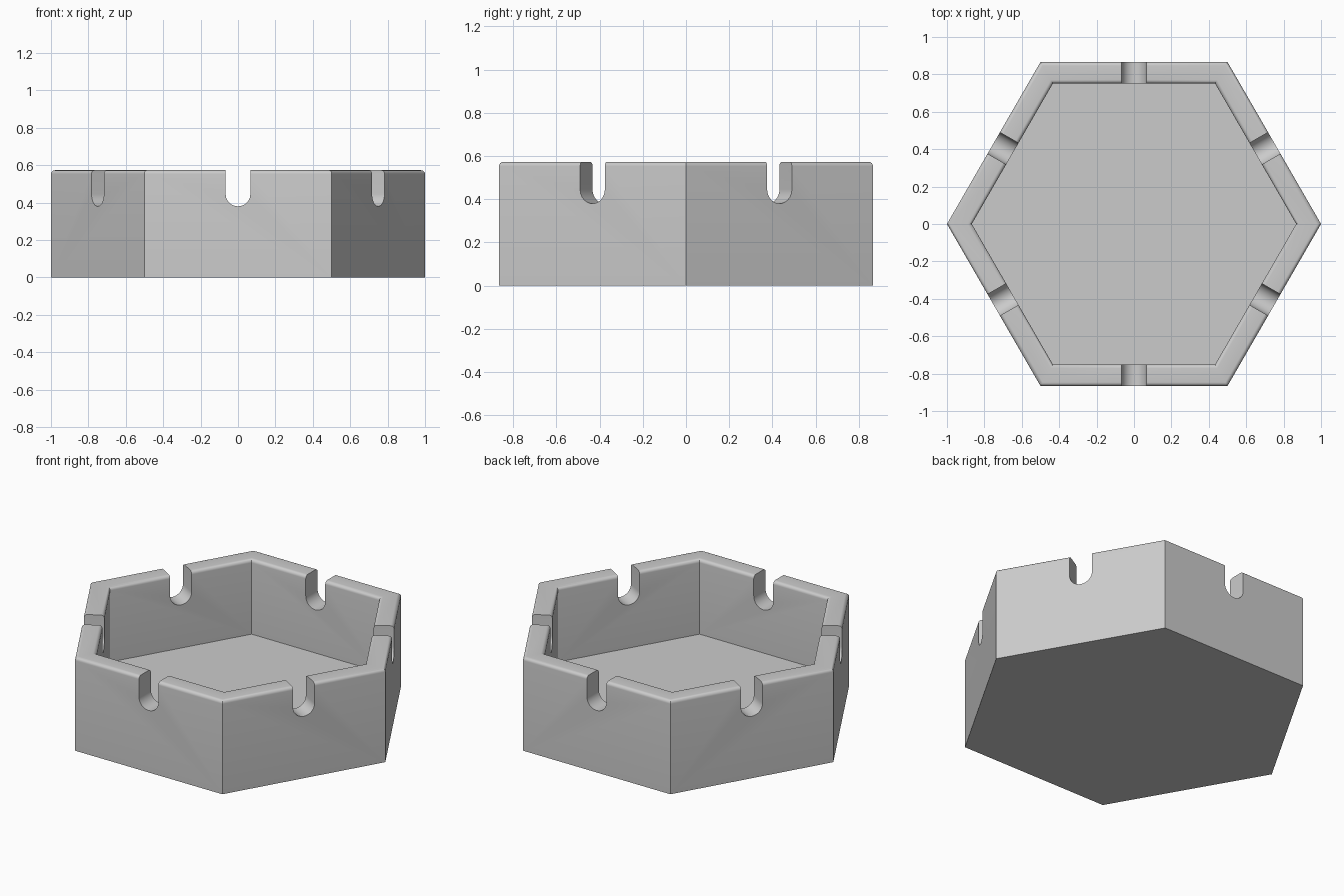
import bpy, bmesh
from math import pi, cos, sin, radians

if "Cube" in bpy.data.objects:
    bpy.data.objects.remove(bpy.data.objects["Cube"], do_unlink=True)

HEIGHT, WALL, EDGE = 0.573, 0.115, 0.02
APOTHEM = cos(pi / 6)
INNER = APOTHEM - WALL
SLOT_R, SLOT_BOTTOM = 0.066, 0.38

grey = bpy.data.materials.new("light grey")
grey.use_nodes = True
colour = (0.6, 0.6, 0.6, 1)
grey.diffuse_color = colour
grey.node_tree.nodes["Principled BSDF"].inputs["Base Color"].default_value = colour


def make_object(name, bm):
    bmesh.ops.recalc_face_normals(bm, faces=bm.faces)
    mesh = bpy.data.meshes.new(name)
    bm.to_mesh(mesh)
    bm.free()
    mesh.materials.append(grey)
    obj = bpy.data.objects.new(name, mesh)
    bpy.context.collection.objects.link(obj)
    return obj


def bridge(bm, a, b):
    for i in range(len(a)):
        j = (i + 1) % len(a)
        bm.faces.new((a[i], a[j], b[j], b[i]))


# Hexagonal tray: wall profile of (apothem, height) with rounded rim edges
quarter = [radians(15 * i) for i in range(7)]
top = HEIGHT - EDGE
profile = [(APOTHEM, 0)]
profile += [(APOTHEM - EDGE + EDGE * cos(t), top + EDGE * sin(t)) for t in quarter]
profile += [(INNER + EDGE - EDGE * sin(t), top + EDGE * cos(t)) for t in quarter]
profile += [(INNER, WALL)]

bm = bmesh.new()
rings = []
for apothem, z in profile:
    r = apothem / APOTHEM
    rings.append([bm.verts.new((r * cos(k * pi / 3), r * sin(k * pi / 3), z))
                  for k in range(6)])
for lower, upper in zip(rings, rings[1:]):
    bridge(bm, lower, upper)
bm.faces.new(rings[0])
bm.faces.new(rings[-1])
tray = make_object("hexagonal_tray", bm)

# Round-bottomed slot cutters, one through the middle of each wall
bm = bmesh.new()
centre = SLOT_BOTTOM + SLOT_R
outline = [(SLOT_R, HEIGHT + 0.1)]
outline += [(SLOT_R * cos(t), centre - SLOT_R * sin(t))
            for t in [pi * i / 20 for i in range(21)]]
outline += [(-SLOT_R, HEIGHT + 0.1)]
for k in range(6):
    a = pi / 6 + k * pi / 3
    ends = [[bm.verts.new((d * cos(a) - s * sin(a), d * sin(a) + s * cos(a), z))
             for s, z in outline] for d in (INNER - 0.1, APOTHEM + 0.1)]
    bridge(bm, *ends)
    for end in ends:
        bm.faces.new(end)
cutter = make_object("slot_cutters", bm)
cutter.hide_render = True

# Cut the slots and keep the result
cut = tray.modifiers.new("slots", "BOOLEAN")
cut.operation = "DIFFERENCE"
cut.solver = "EXACT"
cut.object = cutter
bpy.ops.object.select_all(action="DESELECT")
bpy.context.view_layer.objects.active = tray
tray.select_set(True)
bpy.ops.object.modifier_apply(modifier=cut.name)
bpy.data.objects.remove(cutter, do_unlink=True)
bpy.ops.object.shade_smooth_by_angle(angle=radians(30))
